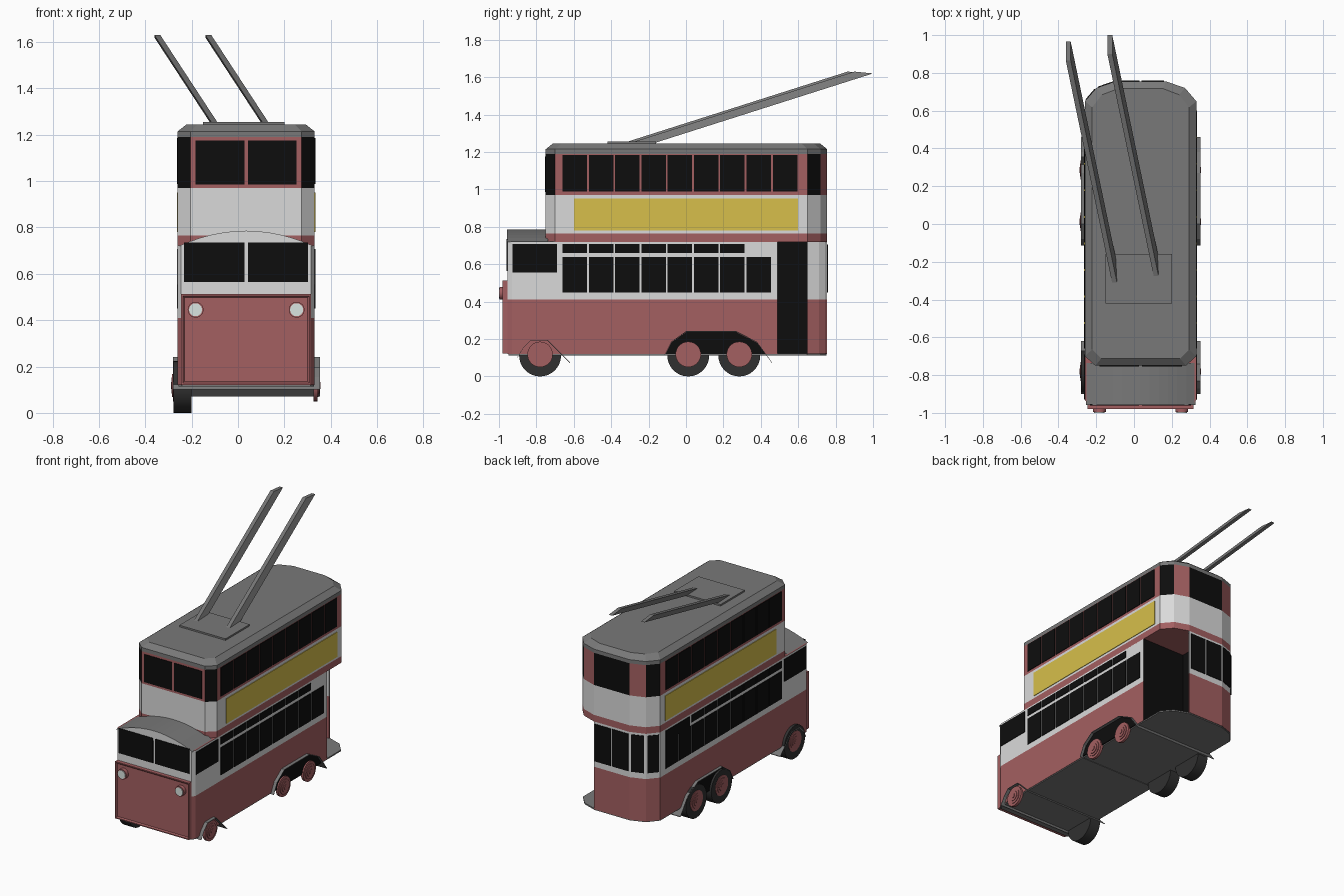
import bpy, bmesh
from mathutils import Vector

cube = bpy.data.objects.get("Cube")
if cube:
    bpy.data.objects.remove(cube, do_unlink=True)

CX = 0.035          # centre line of the body
HW = 0.295          # half width of the body


def material(name, r, g, b):
    m = bpy.data.materials.new(name)
    m.use_nodes = True
    m.diffuse_color = (r, g, b, 1)
    m.node_tree.nodes["Principled BSDF"].inputs["Base Color"].default_value = (r, g, b, 1)
    return m


RED = material("body red", 0.37, 0.115, 0.12)
WHITE = material("off white", 0.7, 0.7, 0.7)
GREY = material("roof grey", 0.19, 0.19, 0.19)
BLACK = material("window black", 0.004, 0.004, 0.004)
YELLOW = material("panel yellow", 0.68, 0.52, 0.07)
TYRE = material("tyre dark grey", 0.03, 0.03, 0.03)
LAMP = material("lamp white", 0.7, 0.78, 0.75)


def finish(name, bm, mats):
    bmesh.ops.recalc_face_normals(bm, faces=bm.faces)
    me = bpy.data.meshes.new(name)
    bm.to_mesh(me)
    bm.free()
    for m in mats:
        me.materials.append(m)
    ob = bpy.data.objects.new(name, me)
    bpy.context.collection.objects.link(ob)
    return ob


def loft(name, outline, levels, mats, rule):
    """Stack a plan outline at levels (z, x scale, y scale); rule(band, side) picks the colour."""
    bm = bmesh.new()
    rings = [[bm.verts.new((CX + x * sx, y * sy, z)) for x, y in outline] for z, sx, sy in levels]
    n = len(outline)
    for k in range(len(rings) - 1):
        for i in range(n):
            j = (i + 1) % n
            f = bm.faces.new((rings[k][i], rings[k][j], rings[k + 1][j], rings[k + 1][i]))
            f.material_index = rule(k, i)
    bm.faces.new(rings[0][::-1]).material_index = rule(-1, 0)
    bm.faces.new(rings[-1]).material_index = rule(len(levels), 0)
    return finish(name, bm, mats)


def prism(name, base, shift, mat):
    """Extrude a closed 3D polygon along a vector."""
    bm = bmesh.new()
    f = bm.faces.new([bm.verts.new(p) for p in base])
    top = bmesh.ops.extrude_face_region(bm, geom=[f])["geom"]
    bmesh.ops.translate(bm, vec=shift, verts=[v for v in top if isinstance(v, bmesh.types.BMVert)])
    return finish(name, bm, [mat])


def panel(name, a, b, z0, z1, mat, out=0.004):
    """Thin upright plate from plan point a to b, outside on the right of a->b."""
    a, b = Vector((a[0] + CX, a[1], 0)), Vector((b[0] + CX, b[1], 0))
    d = (b - a).normalized()
    up = Vector((0, 0, 1))
    n = d.cross(up)
    a, b = a - n * 0.003, b - n * 0.003
    return prism(name, [a + up * z0, b + up * z0, b + up * z1, a + up * z1], n * (out + 0.003), mat)


def side_panel(name, s, y0, y1, z0, z1, mat):
    ends = [(s * HW, y0), (s * HW, y1)]
    return panel(name, *ends[::s], z0, z1, mat)


def disc(name, centre, axis, radius, depth, mat, sides=32):
    """Cylinder starting at centre and growing along axis."""
    bm = bmesh.new()
    bmesh.ops.create_cone(bm, cap_ends=True, segments=sides, radius1=radius, radius2=radius, depth=depth)
    axis = Vector(axis)
    bmesh.ops.transform(bm, matrix=axis.to_track_quat("Z", "Y").to_matrix().to_4x4(), verts=bm.verts)
    bmesh.ops.translate(bm, vec=Vector(centre) + axis * depth / 2, verts=bm.verts)
    ob = finish(name, bm, [mat])
    bpy.ops.object.select_all(action="DESELECT")
    ob.select_set(True)
    bpy.context.view_layer.objects.active = ob
    bpy.ops.object.shade_smooth_by_angle()
    return ob


# Upper deck with faceted rear, colour bands and bevelled roof
rear = [(HW, 0.65), (0.235, 0.72), (0.135, 0.755), (-0.135, 0.755), (-0.235, 0.72), (-HW, 0.65)]
deck = [(-0.24, -0.75), (0.24, -0.75), (HW, -0.70)] + rear + [(-HW, -0.70)]


def deck_rule(k, i):
    if k == 2:
        return 3 if i % 2 else 0
    return 1 if k == 1 else 0 if k < 1 else 2


loft("upper_deck", deck,
     [(0.72, 1, 1), (0.765, 1, 1), (0.97, 1, 1), (1.19, 1, 1), (1.215, 1, 1), (1.245, 0.87, 0.95)],
     [RED, WHITE, GREY, BLACK], deck_rule)

# Lower body with an open rear entrance on the left
recess = [(HW, 0.49), (-0.03, 0.49), (-0.03, 0.65), (-0.27, 0.65), (-0.215, 0.71), (-0.13, 0.742), (0.135, 0.742)]
body = [(-0.28, -0.955), (0.28, -0.955), (HW, -0.93)] + recess + rear[2:] + [(-HW, -0.93)]


def body_rule(k, i):
    if k in (0, 1):
        return 3 if 3 <= i <= 5 else k
    return 2 if k < 0 else 0


loft("lower_body", body, [(0.12, 1, 1), (0.41, 1, 1), (0.722, 1, 1)], [RED, WHITE, GREY, BLACK], body_rule)
loft("floor_plate", body[:3] + rear + body[-1:], [(0.113, 0.99, 0.995), (0.122, 0.99, 0.995)],
     [GREY], lambda k, i: 0)

# Cab roof: arched top with a white front
arch = [(CX + t * 0.29 / 6, -0.957, 0.72 + 0.066 * (1 - (t / 6) ** 2)) for t in range(-6, 7)]
cab = prism("cab_roof", arch, Vector((0, 0.22, 0)), GREY)
cab.data.materials.append(WHITE)
for p in cab.data.polygons:
    p.material_index = int(p.normal.y < -0.9)

# Front panel with a recessed centre
bm = bmesh.new()
bmesh.ops.create_cube(bm, size=1)
bmesh.ops.scale(bm, vec=(0.56, 0.03, 0.39), verts=bm.verts)
bmesh.ops.translate(bm, vec=(CX, -0.965, 0.317), verts=bm.verts)
bm.normal_update()
front = [f for f in bm.faces if f.normal.y < -0.9]
bmesh.ops.inset_region(bm, faces=front, thickness=0.01, depth=0)
bmesh.ops.inset_region(bm, faces=front, thickness=0.01, depth=-0.008)
finish("front_panel", bm, [RED])

# Headlights
for s in (-1, 1):
    x = CX + s * 0.218
    disc("headlight_body", (x, -0.965, 0.445), (0, -1, 0), 0.034, 0.031, RED)
    disc("headlight_lens", (x, -0.99, 0.445), (0, -1, 0), 0.028, 0.01, LAMP)

# Front windows, mirrored about the centre line
for s in (-1, 1):
    low = sorted((s * 0.008, s * 0.268))
    high = sorted((s * 0.008, s * 0.218))
    panel("windscreen", (low[0], -0.957), (low[1], -0.957), 0.565, 0.735, BLACK)
    panel("upper_front_window", (high[0], -0.75), (high[1], -0.75), 0.985, 1.175, BLACK)

# Side windows, cab windows and yellow panels
for s in (-1, 1):
    for i in range(9):
        y0 = -0.66 + i * 0.1405
        y1 = y0 + 0.131
        side_panel("upper_side_window", s, y0, y1, 0.988, 1.185, BLACK)
        if i < 8 or s < 0:
            side_panel("lower_side_window", s, y0, y1, 0.45, 0.638, BLACK)
        if i < 7:
            side_panel("vent_window", s, y0, y1, 0.66, 0.708, BLACK)
    side_panel("cab_side_window", s, -0.928, -0.69, 0.555, 0.708, BLACK)
    side_panel("yellow_panel", s, -0.60, 0.60, 0.78, 0.95, YELLOW)
side_panel("rear_vent_window", -1, 0.334, 0.595, 0.638, 0.708, BLACK)

# Rear lower windows
panel("rear_window", (0.125, 0.755), (0.005, 0.755), 0.45, 0.705, BLACK)
panel("rear_window", (-0.005, 0.755), (-0.128, 0.755), 0.45, 0.705, BLACK)
for a, b in zip(rear[3:], rear[4:]):
    a, b = Vector(a), Vector(b)
    panel("rear_corner_window", a.lerp(b, 0.1), a.lerp(b, 0.9), 0.45, 0.705, BLACK)

# Black wheel arches over the rear wheels
opening = [(-0.11, 0.12), (-0.08, 0.18), (0.0, 0.237), (0.27, 0.237), (0.38, 0.18), (0.425, 0.12)]
for s in (-1, 1):
    prism("rear_wheel_arch", [(CX + s * (HW - 0.003), y, z) for y, z in opening],
          Vector((s * 0.007, 0, 0)), BLACK)

# Thin mudguards running across the full width
guards = {
    "front_mudguard": [(-0.9, 0.1), (-0.87, 0.15), (-0.83, 0.19), (-0.74, 0.19), (-0.69, 0.14), (-0.62, 0.07)],
    "rear_mudguard": [(-0.115, 0.11)] + opening[1:5] + [(0.46, 0.07)],
}
for name, pts in guards.items():
    under = [(y, z - 0.004) for y, z in reversed(pts)]
    prism(name, [(-0.28, y, z + 0.005) for y, z in pts + under], Vector((0.633, 0, 0)), GREY)

# Wheels: tyres on the right side, stepped hubs on both sides
for y in (-0.78, 0.012, 0.285):
    disc("tyre", (-0.20, y, 0.112), (-1, 0, 0), 0.112, 0.078, TYRE)
    for s, x in ((-1, -0.27), (1, 0.325)):
        for r, d in ((0.068, 0.018), (0.05, 0.023), (0.034, 0.027), (0.016, 0.031)):
            disc("wheel_hub", (x, y, 0.118), (s, 0, 0), r, d if s > 0 else d * 0.6, RED)

# Pole base and trolley poles
prism("pole_base", [(-0.15, -0.42, 1.24), (0.2, -0.42, 1.24), (0.2, -0.16, 1.24), (-0.15, -0.16, 1.24)],
      Vector((0, 0, 0.016)), GREY)
for x, y in ((0.122, -0.25), (-0.098, -0.285)):
    foot = [(x - 0.013, y - 0.05, 1.248), (x + 0.013, y - 0.05, 1.248),
            (x + 0.013, y + 0.05, 1.238), (x - 0.013, y + 0.05, 1.238)]
    prism("trolley_pole", foot, Vector((-0.25, 1.2, 0.382)), GREY)
